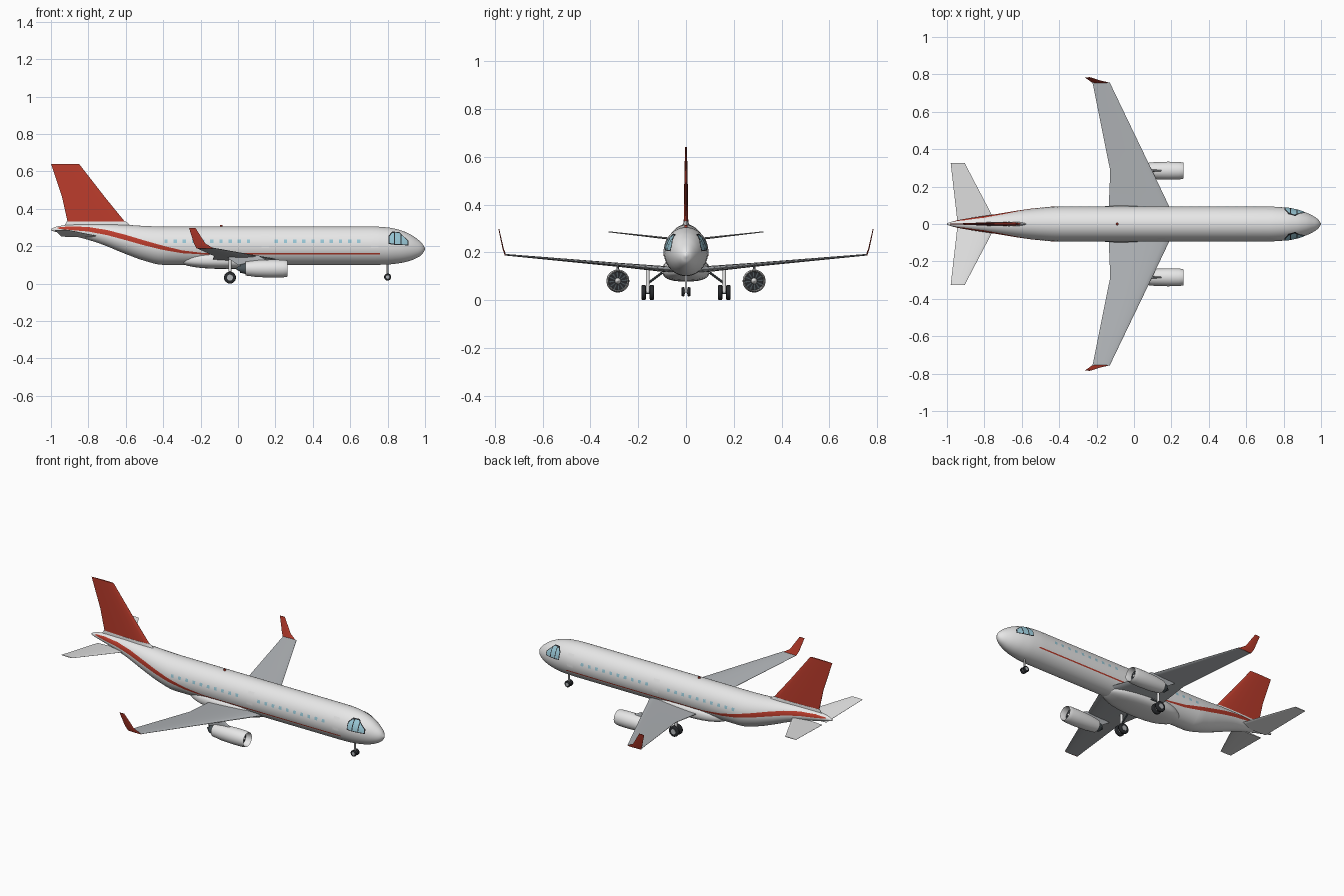
import bpy, bmesh, math
from mathutils import Vector, Matrix

if "Cube" in bpy.data.objects:
    bpy.data.objects.remove(bpy.data.objects["Cube"])


def material(name, rgb):
    m = bpy.data.materials.new(name)
    m.use_nodes = True
    m.diffuse_color = (*rgb, 1)
    m.node_tree.nodes["Principled BSDF"].inputs["Base Color"].default_value = (*rgb, 1)
    return m


WHITE = material("white paint", (0.8, 0.8, 0.8))
GREY = material("wing grey", (0.45, 0.47, 0.49))
RED = material("red paint", (0.5, 0.045, 0.025))
GLASS = material("pale blue glass", (0.32, 0.58, 0.68))
BLACK = material("tyre black", (0.02, 0.022, 0.025))
METAL = material("dark metal", (0.07, 0.09, 0.1))


def finish(name, bm, *mats, angle=35):
    bmesh.ops.recalc_face_normals(bm, faces=bm.faces)
    mesh = bpy.data.meshes.new(name)
    bm.to_mesh(mesh)
    bm.free()
    for m in mats:
        mesh.materials.append(m)
    ob = bpy.data.objects.new(name, mesh)
    bpy.context.collection.objects.link(ob)
    bpy.ops.object.select_all(action="DESELECT")
    ob.select_set(True)
    bpy.context.view_layer.objects.active = ob
    bpy.ops.object.shade_smooth_by_angle(angle=math.radians(angle))
    return ob


def loft(name, rings, mat, closed=True, caps=True):
    bm = bmesh.new()
    rows = [[bm.verts.new(p) for p in ring] for ring in rings]
    n = len(rows[0])
    for a, b in zip(rows, rows[1:]):
        for i in range(n if closed else n - 1):
            j = (i + 1) % n
            bm.faces.new((a[i], a[j], b[j], b[i]))
    if caps:
        bm.faces.new(rows[0])
        bm.faces.new(rows[-1])
    return finish(name, bm, mat)


def foil(name, stations, mat, up):
    """Loft wing sections; each station is leading point, trailing point, thickness."""
    ts = [0, 0.02, 0.1, 0.25, 0.45, 0.7, 1]
    half = [2.6 * (math.sqrt(t) * 0.3 - 0.126 * t - 0.35 * t**2 + 0.284 * t**3 - 0.1 * t**4) for t in ts]
    shape = [(t, h + 0.02) for t, h in zip(ts, half)]
    shape += [(t, -h - 0.02) for t, h in reversed(list(zip(ts, half)))]
    rings = []
    for lead, trail, thick in stations:
        a, b = Vector(lead), Vector(trail)
        rings.append([a.lerp(b, t) + Vector(up) * h * thick for t, h in shape])
    return loft(name, rings, mat)


def lathe(name, profile, centre, mat, n=32):
    """Revolve (x, radius) points about a lengthwise axis."""
    cx, cy, cz = centre
    rings = [[(cx + x, cy + r * math.cos(2 * math.pi * i / n), cz + r * math.sin(2 * math.pi * i / n))
              for i in range(n)] for x, r in profile]
    return loft(name, rings, mat)


def cylinder(name, a, b, r, mat, bevel=0.0, n=20):
    a, b = Vector(a), Vector(b)
    bm = bmesh.new()
    bmesh.ops.create_cone(bm, cap_ends=True, segments=n, radius1=r, radius2=r, depth=(b - a).length)
    if bevel:
        rims = [e for e in bm.edges if abs(e.verts[0].co.z - e.verts[1].co.z) < 1e-6]
        bmesh.ops.bevel(bm, geom=rims, offset=bevel, segments=3, affect="EDGES", profile=0.5)
    turn = Vector((0, 0, 1)).rotation_difference(b - a).to_matrix().to_4x4()
    bm.transform(Matrix.Translation((a + b) / 2) @ turn)
    return finish(name, bm, mat)


# Fuselage stations: x, bottom, top, half width
BODY = [(-1, 0.284, 0.292, 0.004), (-0.97, 0.275, 0.305, 0.014), (-0.9, 0.26, 0.314, 0.028),
        (-0.75, 0.218, 0.318, 0.05), (-0.6, 0.158, 0.314, 0.074), (-0.5, 0.122, 0.308, 0.086),
        (-0.4, 0.1, 0.305, 0.093), (0.72, 0.1, 0.305, 0.093), (0.8, 0.102, 0.3, 0.089),
        (0.87, 0.11, 0.285, 0.077), (0.92, 0.122, 0.264, 0.061), (0.96, 0.139, 0.237, 0.042),
        (0.985, 0.157, 0.214, 0.024), (1, 0.183, 0.189, 0.003)]


def body(x):
    """Smooth section at x: centre height, half height, half width."""
    i = max(k for k in range(len(BODY) - 1) if BODY[k][0] <= x or k == 0)
    width = BODY[i + 1][0] - BODY[i][0]
    t = (x - BODY[i][0]) / width

    def secant(k, c):
        k = min(max(k, 0), len(BODY) - 2)
        return (BODY[k + 1][c] - BODY[k][c]) / (BODY[k + 1][0] - BODY[k][0])

    def slope(k, c):
        p, q = secant(k - 1, c), secant(k, c)
        return 2 * p * q / (p + q) if p * q > 0 else 0

    lo, hi, w = [(2 * t**3 - 3 * t**2 + 1) * BODY[i][c] + (3 * t**2 - 2 * t**3) * BODY[i + 1][c]
                 + width * ((t**3 - 2 * t**2 + t) * slope(i, c) + (t**3 - t**2) * slope(i + 1, c))
                 for c in (1, 2, 3)]
    return (lo + hi) / 2, (hi - lo) / 2, w


def skin(x, z, side, grow):
    cz, h, w = body(x)
    s = max(-1, min(1, (z - cz) / h))
    return x, side * grow * w * math.sqrt(1 - s * s), cz + grow * h * s


def decal(name, path, side, mat, grow=1.015, steps=4):
    """Thin painted sheet on the fuselage side; path points are x, low z, high z."""
    rows = []
    for p, q in zip(path, path[1:]):
        for k in range(steps):
            rows.append([a + (b - a) * k / steps for a, b in zip(p, q)])
    rows.append(path[-1])
    rings = [[skin(x, lo + (hi - lo) * k / 4, side, grow) for k in range(5)] for x, lo, hi in rows]
    return loft(name, rings, mat, closed=False, caps=False)


# Fuselage
xs = [a[0] + (b[0] - a[0]) * k / 4 for a, b in zip(BODY, BODY[1:]) for k in range(4)] + [1]
rings = []
for x in xs:
    cz, h, w = body(x)
    rings.append([(x, w * math.cos(math.pi * i / 24), cz + h * math.sin(math.pi * i / 24)) for i in range(48)])
loft("fuselage", rings, WHITE)

# Belly fairing, squarish in section
rings = []
for k in range(17):
    u = -math.cos(math.pi * k / 16)
    f = max(0.02, (1 - abs(u) ** 2.5)) ** 0.5
    ring = []
    for i in range(32):
        c, s = math.cos(math.pi * i / 16), math.sin(math.pi * i / 16)
        ring.append((-0.05 + 0.27 * u, 0.1 * f * math.copysign(abs(c) ** 0.7, c),
                     0.125 + 0.047 * f * math.copysign(abs(s) ** 0.8, s)))
    rings.append(ring)
loft("belly_fairing", rings, WHITE)

# Fin, its fairing and the roof beacon
foil("tail_fin", [((-0.6, 0, 0.325), (-0.91, 0, 0.325), 0.034), ((-0.71, 0, 0.46), (-0.94, 0, 0.46), 0.028),
                  ((-0.85, 0, 0.64), (-1, 0, 0.64), 0.014)], RED, (0, 1, 0))
foil("fin_fairing", [((-0.55, 0, 0.29), (-0.94, 0, 0.29), 0.05), ((-0.6, 0, 0.332), (-0.915, 0, 0.332), 0.038)],
     WHITE, (0, 1, 0))
cylinder("roof_beacon", (-0.09, 0, 0.3), (-0.09, 0, 0.314), 0.007, RED, 0.003, 12)


def wheel_pair(name, x, y, z, r, wide, gap, top):
    cylinder(name + "_strut", (x, y, z), (x, y, top), r * 0.26, WHITE, n=12)
    cylinder(name + "_axle", (x, y - gap, z), (x, y + gap, z), r * 0.2, METAL, n=12)
    for s in (-1, 1):
        c = y + s * gap
        cylinder(name + "_tyre", (x, c - wide / 2, z), (x, c + wide / 2, z), r, BLACK, wide * 0.3, 24)
        cylinder(name + "_hub", (x, c - wide * 0.53, z), (x, c + wide * 0.53, z), r * 0.5, GREY, n=16)


wheel_pair("nose_gear", 0.8, 0, 0.035, 0.019, 0.013, 0.012, 0.12)

for s, label in ((1, "left"), (-1, "right")):
    # Wing, upturned tip and tailplane
    foil(label + "_wing", [((0.235, 0, 0.122), (-0.135, 0, 0.122), 0.05), ((0.19, s * 0.09, 0.13), (-0.135, s * 0.09, 0.13), 0.045),
                           ((0.097, s * 0.285, 0.148), (-0.127, s * 0.285, 0.148), 0.03),
                           ((-0.13, s * 0.757, 0.19), (-0.222, s * 0.757, 0.19), 0.012)], GREY, (0, 0, 1))
    foil(label + "_winglet", [((-0.13, s * 0.755, 0.187), (-0.222, s * 0.755, 0.187), 0.012),
                              ((-0.175, s * 0.765, 0.215), (-0.236, s * 0.765, 0.215), 0.01),
                              ((-0.228, s * 0.783, 0.298), (-0.262, s * 0.783, 0.298), 0.006)], RED, (0, 1, 0))
    foil(label + "_tailplane", [((-0.745, s * 0.02, 0.252), (-0.945, s * 0.02, 0.252), 0.018),
                                ((-0.905, s * 0.325, 0.286), (-0.98, s * 0.325, 0.286), 0.007)], WHITE, (0, 0, 1))

    # Engine: hollow nacelle, fan, spinner, exhaust and pylon
    centre = (0, s * 0.285, 0.08)
    lathe(label + "_nacelle", [(0.04, 0.03), (0.04, 0.037), (0.1, 0.045), (0.18, 0.048), (0.24, 0.047), (0.26, 0.044),
                               (0.265, 0.042), (0.26, 0.04), (0.225, 0.038)], centre, WHITE)
    lathe(label + "_exhaust", [(-0.01, 0.004), (0.01, 0.016), (0.011, 0.022), (0.05, 0.031)], centre, METAL)
    lathe(label + "_spinner", [(0.225, 0.013), (0.235, 0.011), (0.245, 0.006), (0.249, 0.001)], centre, WHITE, 16)
    bm = bmesh.new()
    bmesh.ops.create_cone(bm, cap_ends=True, cap_tris=True, segments=36, radius1=0.039, radius2=0.039, depth=0.004)
    bm.transform(Matrix.Translation(Vector(centre) + Vector((0.225, 0, 0))) @ Matrix.Rotation(math.pi / 2, 4, "Y"))
    for f in bm.faces:
        d = f.calc_center_median() - Vector(centre)
        f.material_index = int((math.atan2(d.z, d.y) + math.pi) * 18 / math.pi) % 3 == 0
    finish(label + "_fan", bm, BLACK, METAL)
    foil(label + "_pylon", [((0.17, s * 0.285, 0.115), (0.0, s * 0.285, 0.1), 0.022),
                            ((0.11, s * 0.285, 0.15), (-0.06, s * 0.285, 0.14), 0.018)], GREY, (0, 1, 0))

    wheel_pair(label + "_main_gear", -0.043, s * 0.16, 0.032, 0.032, 0.018, 0.017, 0.135)
    cylinder(label + "_gear_brace", (-0.043, s * 0.16, 0.07), (-0.043, s * 0.1, 0.115), 0.005, METAL, n=10)

    # Painted swoosh and cheat line
    decal(label + "_swoosh", [(-0.965, 0.294, 0.3), (-0.9, 0.287, 0.306), (-0.8, 0.278, 0.302), (-0.7, 0.259, 0.286),
                              (-0.6, 0.232, 0.26), (-0.5, 0.204, 0.23), (-0.4, 0.18, 0.202), (-0.3, 0.163, 0.178),
                              (-0.18, 0.156, 0.163)], s, RED)
    decal(label + "_cheat_line", [(-0.2, 0.156, 0.163), (0.76, 0.156, 0.163)], s, RED)

    # Cabin windows and doors
    for start in (-0.385, 0.205):
        for k in range(10):
            x = start + 0.049 * k
            decal(label + "_cabin_window", [(x - 0.009, 0.216, 0.234), (x + 0.009, 0.216, 0.234)], s, GLASS, steps=1)
    for x in (0.145, 0.73):
        decal(label + "_door", [(x - 0.02, 0.19, 0.265), (x + 0.02, 0.19, 0.265)], s, WHITE, 1.01, 2)

    # Cockpit glazing: dark surround with three panes
    decal(label + "_cockpit_frame", [(0.805, 0.212, 0.256), (0.825, 0.208, 0.277), (0.862, 0.206, 0.274),
                                     (0.912, 0.204, 0.228)], s, BLACK)
    for pane in ([(0.81, 0.217, 0.252), (0.825, 0.213, 0.268), (0.835, 0.213, 0.27)],
                 [(0.84, 0.212, 0.27), (0.86, 0.211, 0.269), (0.87, 0.211, 0.261)],
                 [(0.875, 0.21, 0.257), (0.906, 0.209, 0.228)]):
        decal(label + "_cockpit_pane", pane, s, GLASS, 1.03)
